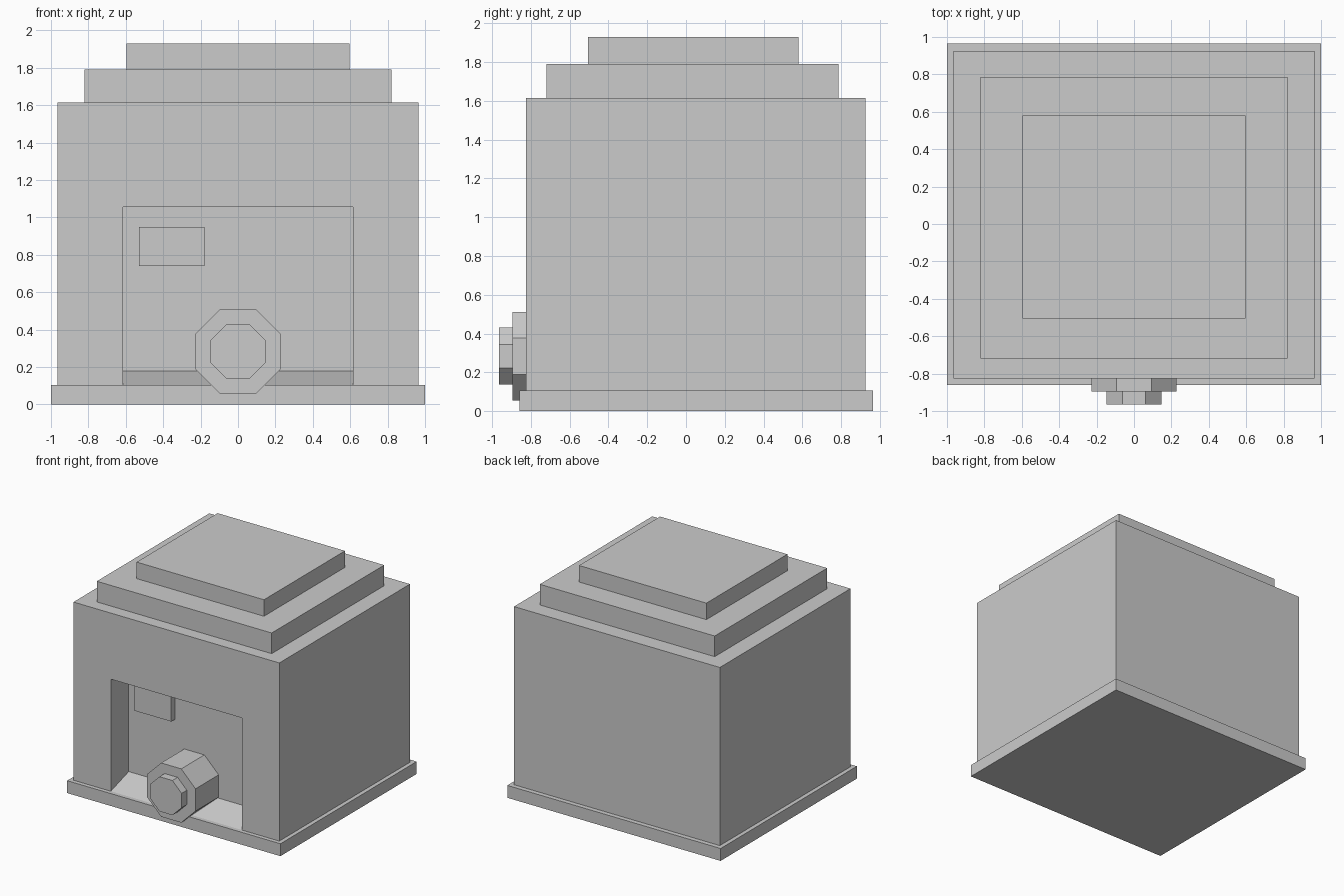
import bpy, bmesh, math
from mathutils import Matrix

if "Cube" in bpy.data.objects:
    bpy.data.objects.remove(bpy.data.objects["Cube"])

stone = bpy.data.materials.new("plain grey")
stone.diffuse_color = (0.6, 0.6, 0.6, 1.0)
stone.use_nodes = True
stone.node_tree.nodes["Principled BSDF"].inputs["Base Color"].default_value = stone.diffuse_color


def finish(name, bm):
    bmesh.ops.recalc_face_normals(bm, faces=bm.faces[:])
    mesh = bpy.data.meshes.new(name)
    bm.to_mesh(mesh)
    bm.free()
    mesh.materials.append(stone)
    obj = bpy.data.objects.new(name, mesh)
    bpy.context.collection.objects.link(obj)
    return obj


def box(name, x0, x1, y0, y1, z0, z1):
    bm = bmesh.new()
    bmesh.ops.create_cube(bm, size=1)
    for v in bm.verts:
        v.co = (x0 if v.co.x < 0 else x1,
                y0 if v.co.y < 0 else y1,
                z0 if v.co.z < 0 else z1)
    return finish(name, bm)


def octagon(name, apothem, y0, y1, z):
    bm = bmesh.new()
    r = apothem / math.cos(math.pi / 8)
    bmesh.ops.create_cone(bm, cap_ends=True, segments=8,
                          radius1=r, radius2=r, depth=y1 - y0)
    # flat sides face up, down, left and right
    turn = Matrix.Rotation(math.pi / 2, 4, 'X') @ Matrix.Rotation(math.pi / 8, 4, 'Z')
    # skip the turn if the primitive already has flat sides on the axes
    if max(v.co.x for v in bm.verts) < r * 0.97:
        turn = Matrix.Rotation(math.pi / 2, 4, 'X')
    bm.transform(Matrix.Translation((0, (y0 + y1) / 2, z)) @ turn)
    return finish(name, bm)


def ring(bm, half, y, z_low, z_high, z_low_y=None):
    return [bm.verts.new(c) for c in ((-half, y, z_low), (half, y, z_low),
                                      (half, y, z_high), (-half, y, z_high))]


# base slab
box("base_slab", -1, 1, -0.86, 0.965, 0, 0.105)

# main body with a front alcove whose floor rises to the back
bm = bmesh.new()
back = ring(bm, 0.965, 0.925, 0.04, 1.615)
front = ring(bm, 0.965, -0.825, 0.04, 1.615)
mouth = ring(bm, 0.615, -0.825, 0.105, 1.055)
alcove = ring(bm, 0.615, -0.585, 0.18, 1.055)
for a, b in ((back, front), (front, mouth), (mouth, alcove)):
    for i in range(4):
        j = (i + 1) % 4
        bm.faces.new((a[i], a[j], b[j], b[i]))
bm.faces.new(back)
bm.faces.new(alcove)
finish("body", bm)

# stepped roof
box("roof_lower_step", -0.82, 0.82, -0.72, 0.787, 1.615, 1.79)
box("roof_upper_step", -0.597, 0.597, -0.505, 0.58, 1.79, 1.93)

# panel on the alcove wall
box("wall_panel", -0.53, -0.18, -0.637, -0.58, 0.74, 0.95)

# octagonal spout
octagon("spout_barrel", 0.228, -0.895, -0.58, 0.283)
octagon("spout_cap", 0.147, -0.965, -0.89, 0.283)
